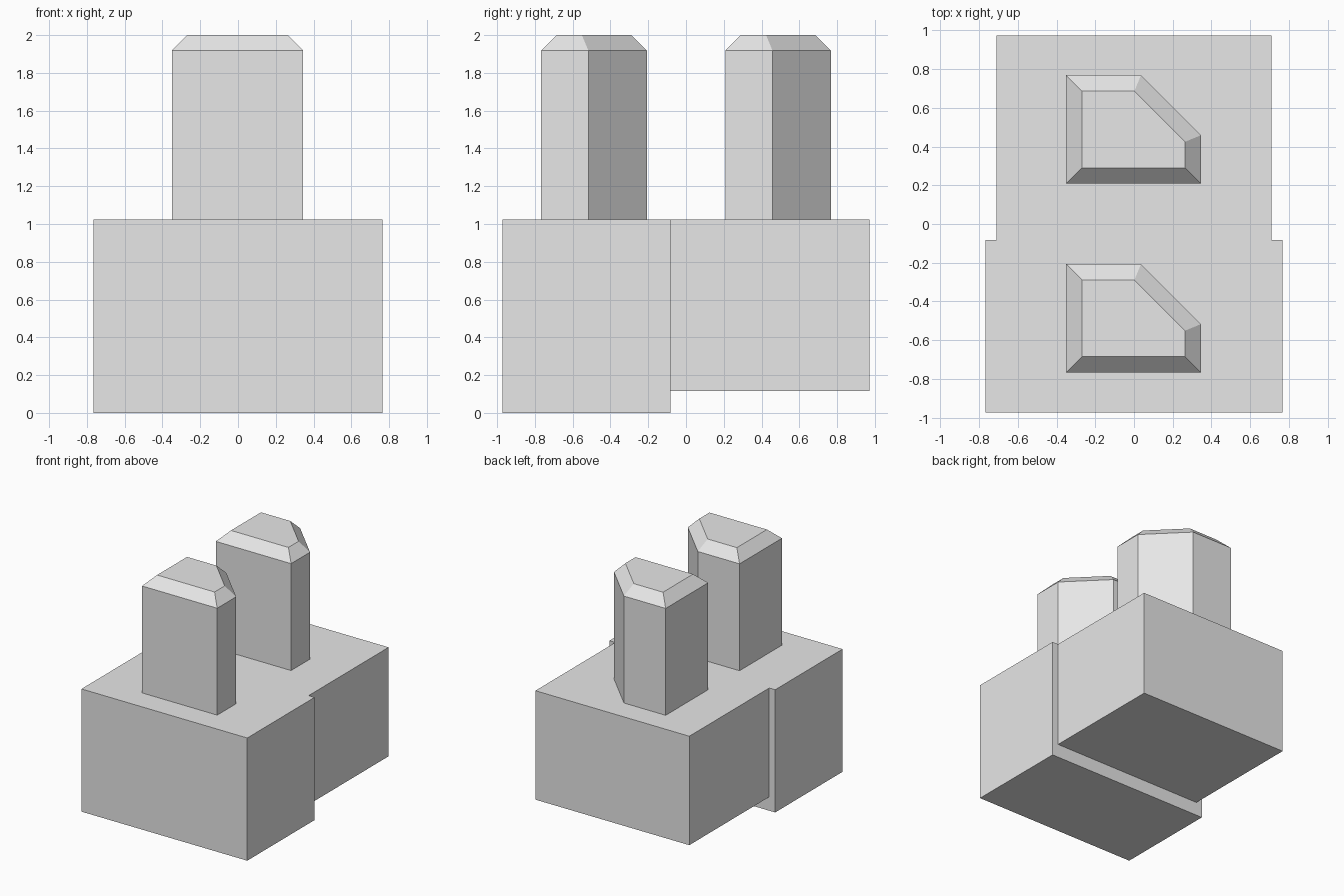
import bpy
import bmesh

default = bpy.data.objects.get("Cube")
if default:
    bpy.data.objects.remove(default, do_unlink=True)

# Single plain grey material
GREY = (0.8, 0.8, 0.8, 1.0)
grey = bpy.data.materials.new("light_grey")
grey.use_nodes = True
grey.diffuse_color = GREY
grey.node_tree.nodes["Principled BSDF"].inputs["Base Color"].default_value = GREY


def prism(name, outline, z0, z1, bevel=0.0):
    """Extrude an outline upwards; bevel adds a 45 degree chamfer to the top rim."""
    bm = bmesh.new()
    base = bm.faces.new([bm.verts.new((x, y, z0)) for x, y in outline])
    lid = bmesh.ops.extrude_face_region(bm, geom=[base], use_keep_orig=True)["geom"]
    top = next(g for g in lid if isinstance(g, bmesh.types.BMFace))
    for v in top.verts:
        v.co.z = z1 - bevel
    bmesh.ops.recalc_face_normals(bm, faces=bm.faces[:])
    if bevel:
        bmesh.ops.inset_region(bm, faces=[top], thickness=bevel, use_even_offset=True)
        for v in top.verts:
            v.co.z = z1
    bmesh.ops.recalc_face_normals(bm, faces=bm.faces[:])
    mesh = bpy.data.meshes.new(name)
    bm.to_mesh(mesh)
    bm.free()
    mesh.materials.append(grey)
    obj = bpy.data.objects.new(name, mesh)
    bpy.context.collection.objects.link(obj)
    return obj


def rectangle(half_width, y0, y1):
    return [(-half_width, y0), (half_width, y0), (half_width, y1), (-half_width, y1)]


# Body: wider, deeper front block and slimmer rear block
TOP = 1.025
prism("front_block", rectangle(0.766, -0.972, -0.083), 0.0, TOP)
prism("rear_block", rectangle(0.711, -0.083, 0.972), 0.115, TOP)

# Two pins with one clipped corner and a chamfered tip
pin = [(-0.35, 0.0), (0.345, 0.0), (0.345, 0.25), (0.036, 0.56), (-0.35, 0.56)]
for name, y in (("front_pin", -0.767), ("rear_pin", 0.208)):
    prism(name, [(px, py + y) for px, py in pin], TOP, 2.0, bevel=0.082)
